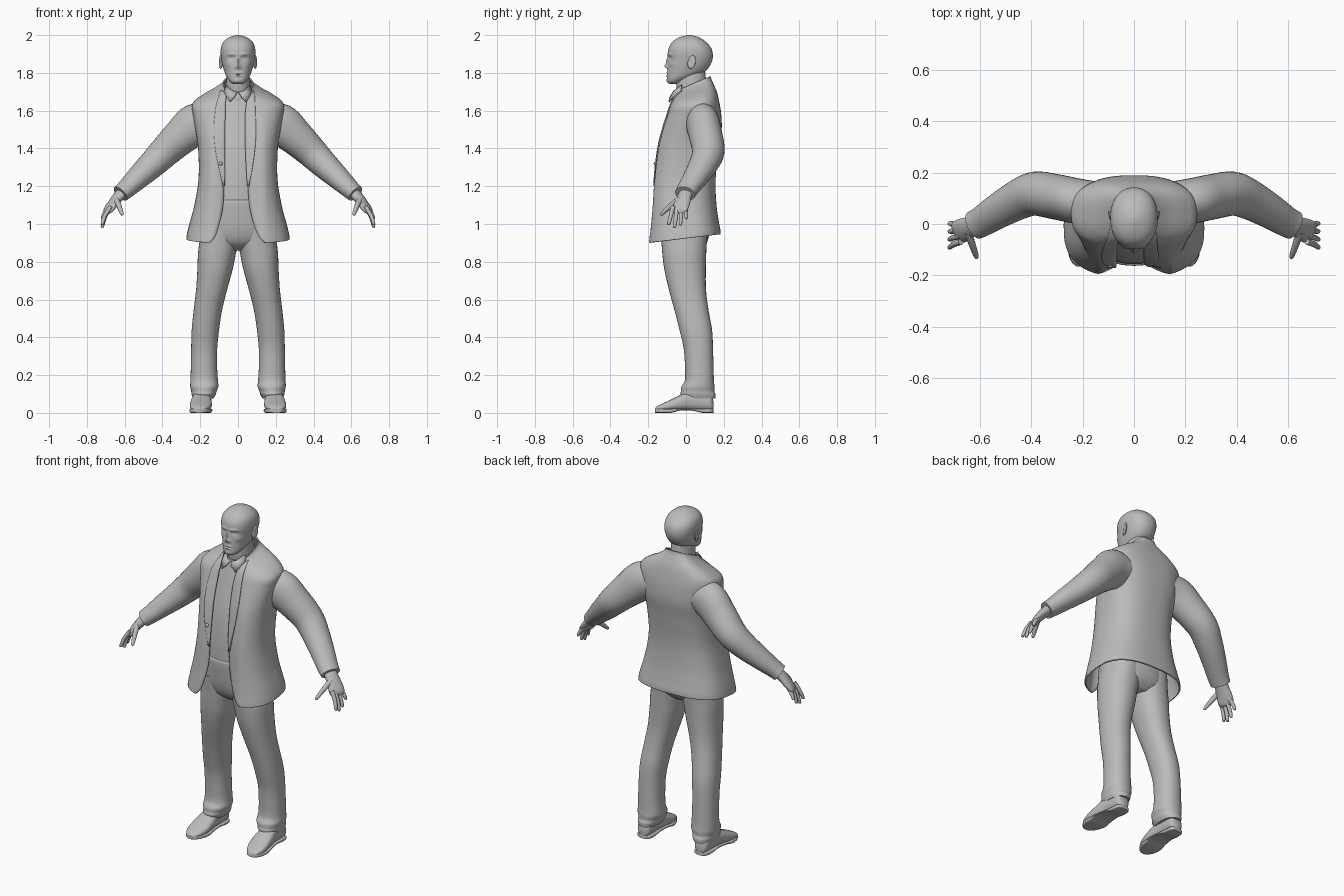
import bpy, bmesh, math
from mathutils import Vector

grey = bpy.data.materials.new("plain_grey")
grey.diffuse_color = (0.5, 0.5, 0.5, 1)


def smooth_rows(rows, n):
    """Catmull-Rom interpolation of key rows, n steps per span."""
    out = []
    for i in range(len(rows) - 1):
        a, b, c, d = (rows[max(0, min(len(rows) - 1, i + k))] for k in (-1, 0, 1, 2))
        for s in range(n):
            t = s / n
            out.append([0.5 * (2 * q + (r - p) * t + (2 * p - 5 * q + 4 * r - u) * t * t
                               + (3 * q - p - 3 * r + u) * t ** 3)
                        for p, q, r, u in zip(a, b, c, d)])
    return out + [list(rows[-1])]


def spow(v, e):
    return math.copysign(abs(v) ** e, v)


def finish(name, bm, mirror=False, thick=0):
    bmesh.ops.recalc_face_normals(bm, faces=bm.faces)
    me = bpy.data.meshes.new(name)
    bm.to_mesh(me)
    bm.free()
    me.materials.append(grey)
    ob = bpy.data.objects.new(name, me)
    bpy.context.collection.objects.link(ob)
    bpy.ops.object.select_all(action='DESELECT')
    ob.select_set(True)
    bpy.context.view_layer.objects.active = ob
    bpy.ops.object.shade_smooth_by_angle(angle=math.radians(50))
    if thick:
        m = ob.modifiers.new("thickness", 'SOLIDIFY')
        m.thickness, m.offset = thick, 0
    if mirror:
        ob.modifiers.new("mirror", 'MIRROR')
    return ob


def skin(name, rings, closed=True, caps=True, mirror=False, thick=0):
    """Join point rings into a surface."""
    bm = bmesh.new()
    vs = [[bm.verts.new(p) for p in r] for r in rings]
    n = len(rings[0])
    for r, s in zip(vs, vs[1:]):
        for i in range(n if closed else n - 1):
            j = (i + 1) % n
            bm.faces.new((r[i], r[j], s[j], s[i]))
    if caps and closed:
        bm.faces.new(vs[0])
        bm.faces.new(vs[-1])
    return finish(name, bm, mirror, thick)


def rings_of(rows, seg, e, steps, place):
    """Superellipse rings from rows of (position, min1, max1, min2, max2)."""
    rings = []
    for h, a0, a1, b0, b1 in smooth_rows(rows, steps):
        rings.append([place((a0 + a1) / 2 + (a1 - a0) / 2 * spow(math.sin(t), e),
                            (b0 + b1) / 2 - (b1 - b0) / 2 * spow(math.cos(t), e), h)
                      for t in (2 * math.pi * i / seg for i in range(seg))])
    return rings


def upright(x, y, z):
    return (x, y, z)


def both(rows):
    return [(z, -w, w, a, b) for z, w, a, b in rows]


def tube(name, rows, seg=16, steps=4):
    """Tube along a path of (x, y, z, thickness radius, breadth radius)."""
    path = smooth_rows(rows, steps)
    rings = []
    for i, p in enumerate(path):
        t = Vector(path[min(i + 1, len(path) - 1)][:3]) - Vector(path[max(i - 1, 0)][:3])
        t.normalize()
        b = t.cross(Vector((0, 0, 1))).normalized()
        n = b.cross(t)
        rings.append([Vector(p[:3]) + n * (p[3] * math.cos(a)) + b * (p[4] * math.sin(a))
                      for a in (2 * math.pi * k / seg for k in range(seg))])
    return skin(name, rings, mirror=True)


# Head with sculpted face bumps: (x, z, spread x, spread z, outward height)
bumps = [(0, 1.836, .011, .011, .016), (0, 1.862, .008, .018, .011), (.013, 1.828, .006, .006, .006),
         (.032, 1.898, .024, .007, .006), (.034, 1.879, .016, .010, -.010), (.034, 1.878, .009, .005, .005),
         (0, 1.799, .020, .004, .005), (0, 1.784, .017, .004, .005), (0, 1.791, .022, .002, -.004),
         (0, 1.758, .020, .010, .004), (.055, 1.845, .015, .014, .004)]


def face(x, y, z):
    if y < 0:
        y -= sum(d * math.exp(-((abs(x) - cx) / sx) ** 2 - ((z - cz) / sz) ** 2)
                 for cx, cz, sx, sz, d in bumps) * min(1, -y / .04)
    return (x, y, z)


head = [(1.741, .020, -.085, -.045), (1.750, .038, -.097, -.02), (1.765, .052, -.1, .01),
        (1.785, .064, -.1, .06), (1.81, .073, -.099, .105), (1.84, .082, -.097, .128),
        (1.87, .088, -.095, .14), (1.90, .092, -.096, .142), (1.93, .091, -.092, .134),
        (1.955, .083, -.08, .115), (1.975, .066, -.06, .092), (1.99, .042, -.03, .065), (2.0, .012, .005, .03)]
skin("head", rings_of(both(head), 96, .9, 6, face))
skin("neck", rings_of(both([(1.60, .075, -.03, .12), (1.70, .066, -.047, .112),
                            (1.76, .062, -.052, .106), (1.82, .058, -.04, .1)]), 32, 1, 3, upright))

# Ears
bm = bmesh.new()
bmesh.ops.create_uvsphere(bm, u_segments=20, v_segments=12, radius=1)
for v in bm.verts:
    p = v.co.copy()
    dish = .006 * math.exp(-(p.y ** 2 + p.z ** 2) * 4) if p.x > 0 else 0
    v.co = (.091 + .009 * p.x + .006 * p.y - dish, .03 + .021 * p.y + .005 * p.z, 1.857 + .036 * p.z)
finish("ears", bm, mirror=True)

# Shirt body, collar band and collar wings
skin("shirt", rings_of(both([(1.115, .165, -.157, .12), (1.25, .165, -.152, .13), (1.4, .17, -.132, .145),
                             (1.53, .175, -.098, .15), (1.62, .14, -.073, .14), (1.69, .07, -.05, .115)]),
                       48, .9, 4, upright))
skin("collar_band", rings_of(both([(1.675, .074, -.062, .118), (1.735, .068, -.054, .113)]), 40, 1, 2,
                             lambda x, y, z: (x, y, z + .4 * (y - .04))), caps=False, thick=.006)
skin("collar_wings", [[(.003, -.068, 1.697), (.018, -.084, 1.672), (.043, -.09, 1.645)],
                      [(.03, -.062, 1.705), (.048, -.066, 1.69), (.06, -.07, 1.672)],
                      [(.062, -.022, 1.735), (.070, -.025, 1.715), (.074, -.03, 1.70)]],
     closed=False, mirror=True, thick=.007)

# Trousers: hips and legs
skin("hips", rings_of(both([(1.128, .168, -.157, .12), (1.115, .175, -.163, .125), (1.05, .187, -.158, .128),
                            (.96, .2, -.145, .124), (.90, .185, -.12, .11), (.86, .10, -.07, .07)]),
                      48, .9, 4, upright))
leg = [(1.0, .0, .19, -.14, .12), (.90, .0, .205, -.13, .11), (.84, .012, .212, -.125, .107),
       (.76, .028, .215, -.115, .105), (.65, .058, .222, -.09, .106), (.54, .085, .235, -.06, .12),
       (.44, .10, .245, -.035, .138), (.34, .11, .248, -.012, .143), (.23, .11, .25, -.005, .146),
       (.17, .106, .252, -.007, .148), (.14, .104, .253, -.024, .151), (.115, .113, .248, -.026, .15),
       (.098, .118, .246, -.03, .157), (.075, .13, .238, -.014, .156)]
skin("trouser_legs", rings_of(leg, 36, .9, 4, upright), mirror=True)

# Shoes and soles, lofted from heel to toe
shoe = [(.145, .168, .212, .015, .06), (.13, .15, .23, .01, .10), (.09, .146, .235, .01, .12),
        (.03, .144, .24, .012, .12), (-.03, .139, .25, .012, .095), (-.08, .139, .255, .01, .07),
        (-.12, .149, .253, .01, .052), (-.15, .166, .24, .01, .037), (-.165, .186, .222, .012, .025)]
sole = [(y, a - .002, b + .002, .012 if -.04 < y < .05 else 0, .022) for y, a, b, _, _ in shoe]
skin("shoes", rings_of(shoe, 28, .8, 4, lambda x, z, y: (x, y, z)), mirror=True)
skin("soles", rings_of(sole, 24, .4, 4, lambda x, z, y: (x, y, z)), mirror=True)

# Jacket rows: z, half width, front, back, left opening, right opening, tilt
jacket = smooth_rows([
    (.93, .27, -.205, .18, .15, .14, .12), (.955, .266, -.203, .178, .125, .115, .12),
    (1.0, .255, -.198, .17, .105, .09, .10), (1.1, .228, -.192, .157, .08, .062, .05),
    (1.24, .205, -.186, .153, .073, .05, 0), (1.4, .207, -.165, .17, .072, .042, 0),
    (1.5, .222, -.135, .185, .072, .04, 0), (1.58, .235, -.107, .182, .07, .04, .05),
    (1.635, .238, -.087, .172, .07, .045, .1), (1.675, .19, -.072, .16, .068, .05, .2),
    (1.705, .13, -.062, .145, .066, .055, .3), (1.73, .088, -.055, .132, .062, .055, .4),
    (1.747, .076, -.05, .127, .06, .055, .45)], 4)
E = .75


def edge_angle(x, w):
    return math.asin(min(.97, x / w) ** (1 / E))


def jacket_point(row, a, lift=0):
    z, w, y0, y1, _, _, tilt = row
    x = w * spow(math.sin(a), E)
    y = (y0 + y1) / 2 - (y1 - y0) / 2 * spow(math.cos(a), E)
    if math.cos(a) > 0:
        y += .05 * max(0, 1 - abs(x) / .14) * max(0, min(1, (1.7 - z) / .3)) - lift
    return (x, y, z + tilt * (y - .05))


body = []
for r in jacket:
    a, b = edge_angle(r[5], r[1]), 2 * math.pi - edge_angle(r[4], r[1])
    body.append([jacket_point(r, a + (b - a) * i / 72) for i in range(73)])
skin("jacket_body", body, closed=False, thick=.008)

# Lapels: narrow raised strips beside the opening
for side, col, label in ((1, 5, "right_lapel"), (-1, 4, "left_lapel")):
    strips = []
    for r in jacket:
        if 1.2 < r[0] < 1.735:
            width = .006 + .05 * math.sin(math.pi * min(1, (r[0] - 1.2) / .62))
            a, b = edge_angle(r[col] - .003, r[1]), edge_angle(r[col] + width, r[1])
            strips.append([jacket_point(r, side * (a + (b - a) * i / 6), .007) for i in range(7)])
    skin(label, strips, closed=False, thick=.007)

# Sleeves
tube("sleeves", [(.15, .08, 1.54, .095, .085), (.225, .09, 1.525, .112, .088), (.30, .105, 1.465, .098, .088),
                 (.385, .118, 1.385, .084, .086), (.45, .095, 1.32, .074, .078), (.53, .05, 1.245, .061, .068),
                 (.59, .012, 1.188, .05, .06), (.622, -.005, 1.16, .046, .057)], 32, 5)

# Hands: palm, four fingers, thumb
tube("palms", [(.60, .008, 1.178, .03, .038), (.637, -.01, 1.14, .027, .04), (.668, -.024, 1.10, .022, .046),
               (.688, -.035, 1.07, .016, .044), (.696, -.039, 1.058, .006, .03)], 24)
for k, tip in enumerate((1.025, .992, .98, .995)):
    y, y2 = -.003 - .022 * k, .002 - .031 * k
    tube(f"finger_{k + 1}", [(.675, y, 1.092, .012, .012), (.704, (y + y2) / 2, (1.075 + tip) / 2 + .01, .011, .011),
                             (.718, y2, tip + .008, .009, .009), (.72, y2, tip, .003, .003)], 12)
tube("thumbs", [(.648, -.03, 1.135, .018, .016), (.634, -.07, 1.105, .015, .014), (.622, -.105, 1.075, .012, .012),
                (.614, -.128, 1.053, .009, .009), (.612, -.134, 1.047, .003, .003)], 12)

# Jacket button
bm = bmesh.new()
bmesh.ops.create_uvsphere(bm, u_segments=16, v_segments=8, radius=1)
for v in bm.verts:
    v.co = (-.092 + .01 * v.co.x, -.163 + .008 * v.co.y, 1.32 + .01 * v.co.z)
finish("button", bm)
